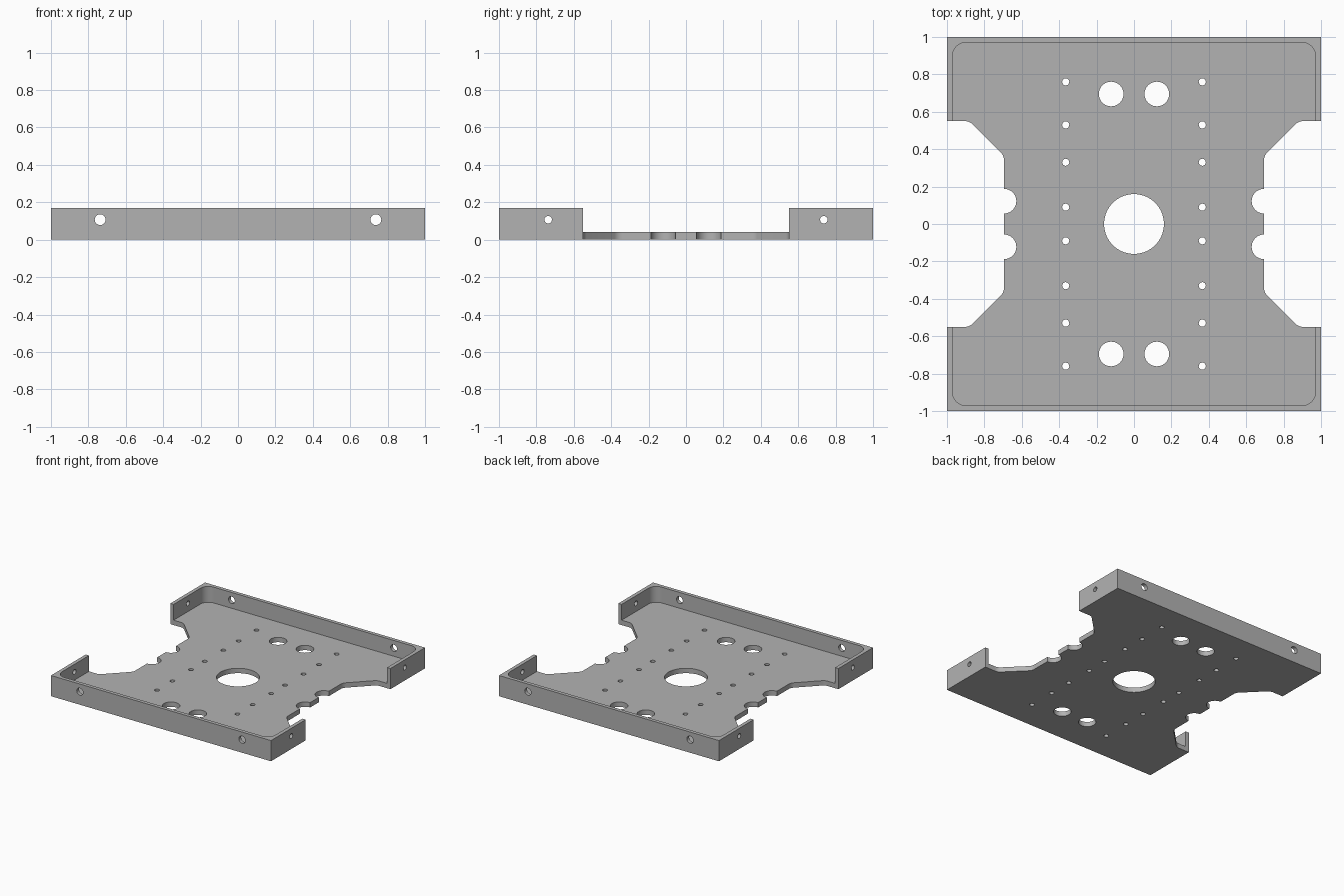
import bpy, bmesh
from math import pi, tan, cos, sin
from mathutils import Vector

if "Cube" in bpy.data.objects:
    bpy.data.objects.remove(bpy.data.objects["Cube"], do_unlink=True)

HEIGHT, FLOOR, INNER = 0.17, 0.04, 0.97
NOTCH = 0.55

# Single grey finish
grey = bpy.data.materials.new("plain grey")
grey.use_nodes = True
grey.diffuse_color = (0.45, 0.45, 0.45, 1)
grey.node_tree.nodes["Principled BSDF"].inputs["Base Color"].default_value = grey.diffuse_color


def arc(cx, cy, radius, start, end, steps):
    angles = [start + (end - start) * k / steps for k in range(steps + 1)]
    return [Vector((cx + radius * cos(a), cy + radius * sin(a))) for a in angles]


def circle(cx, cy, radius, sides=32):
    return arc(cx, cy, radius, 0, 2 * pi, sides)[:-1]


def rectangle(x0, y0, x1, y1):
    return [(x0, y0), (x1, y0), (x1, y1), (x0, y1)]


def fillet(before, corner, after, radius, steps=8):
    """Arc that rounds the corner between two straight edges."""
    p = Vector(corner)
    a = (Vector(before) - p).normalized()
    b = (Vector(after) - p).normalized()
    reach = radius / tan(a.angle(b) / 2)
    centre = p + (a + b).normalized() * (reach ** 2 + radius ** 2) ** 0.5
    start, end = p + a * reach - centre, p + b * reach - centre
    return [centre + start.slerp(end, k / steps).normalized() * radius
            for k in range(steps + 1)]


def add_panel(name, loops, low, high, axis="Z"):
    """Extrude an outline, with any holes, along one axis."""
    bm = bmesh.new()
    rim = []
    for loop in loops:
        verts = [bm.verts.new((p[0], p[1], low)) for p in loop]
        rim += [bm.edges.new((verts[i - 1], v)) for i, v in enumerate(verts)]
    bmesh.ops.triangle_fill(bm, edges=rim, normal=(0, 0, 1))
    base_faces, base_verts = list(bm.faces), list(bm.verts)
    top = {v: bm.verts.new((v.co.x, v.co.y, high)) for v in base_verts}
    for face in base_faces:
        bm.faces.new([top[v] for v in face.verts])
    for edge in rim:
        a, b = edge.verts
        bm.faces.new((a, b, top[b], top[a]))
    for v in bm.verts:
        u, w, d = v.co
        v.co = {"X": (d, u, w), "Y": (u, d, w), "Z": (u, w, d)}[axis]
    bmesh.ops.recalc_face_normals(bm, faces=bm.faces)
    mesh = bpy.data.meshes.new(name)
    bm.to_mesh(mesh)
    bm.free()
    mesh.materials.append(grey)
    obj = bpy.data.objects.new(name, mesh)
    bpy.context.scene.collection.objects.link(obj)
    return obj


# Floor outline: one quarter with its taper and scallop, then mirrored
edge_x, taper_y = 0.695, 0.365
quarter = [Vector((INNER, -INNER)), Vector((INNER, -NOTCH))]
quarter += fillet((INNER, -NOTCH), (0.88, -NOTCH), (edge_x, -taper_y), 0.06)
quarter += fillet((0.88, -NOTCH), (edge_x, -taper_y), (edge_x, 0), 0.06)
quarter += arc(edge_x, -0.122, 0.066, -pi / 2, -3 * pi / 2, 16)
half = quarter + [Vector((p.x, -p.y)) for p in reversed(quarter)]
outline = half + [-p for p in half]

# Floor holes: central bore, paired cable holes and screw rows
holes = [circle(0, 0, 0.16, 64)]
for sx in (-1, 1):
    for sy in (-1, 1):
        holes.append(circle(sx * 0.122, sy * 0.695, 0.066))
        for y in (0.09, 0.33, 0.53, 0.76):
            holes.append(circle(sx * 0.365, sy * y, 0.019, 20))
parts = [add_panel("floor_plate", [outline] + holes, 0, FLOOR)]

# Upright walls with screw holes, and rounded inner corners
corner = (INNER, INNER)
web = [Vector(corner)] + fillet((0, INNER), corner, (INNER, 0), 0.07)
for end, sy in (("front", -1), ("back", 1)):
    low, high = sorted((sy * INNER, sy))
    screws = [circle(sx * 0.737, 0.107, 0.029, 24) for sx in (-1, 1)]
    parts.append(add_panel(end + "_wall", [rectangle(-1, 0, 1, HEIGHT)] + screws,
                           low, high, "Y"))
    for side, sx in (("right", -1), ("left", 1)):
        low, high = sorted((sx * INNER, sx))
        panel = rectangle(sy * NOTCH, 0, sy * INNER, HEIGHT)
        screw = circle(sy * 0.737, 0.107, 0.02, 24)
        parts.append(add_panel(f"{end}_{side}_wall", [panel, screw], low, high, "X"))
        parts.append(add_panel(f"{end}_{side}_corner",
                               [[(sx * p.x, sy * p.y) for p in web]], FLOOR, HEIGHT))

# Smooth the round surfaces and keep the edges sharp
bpy.ops.object.select_all(action="DESELECT")
for part in parts:
    part.select_set(True)
bpy.context.view_layer.objects.active = parts[0]
bpy.ops.object.shade_smooth_by_angle(angle=pi / 6)
